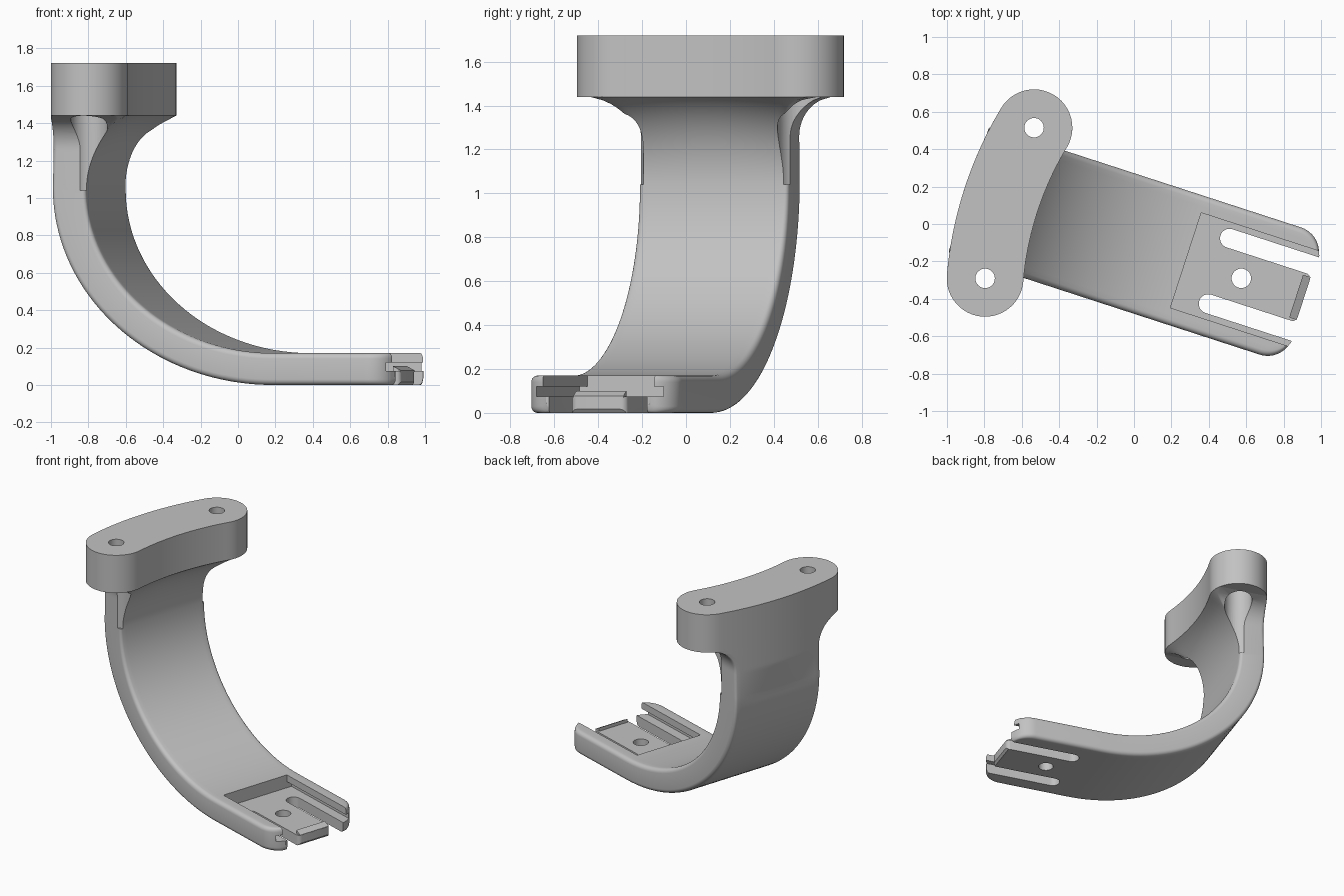
import bpy, bmesh, math
from mathutils import Matrix

cube = bpy.data.objects.get("Cube")
if cube:
    bpy.data.objects.remove(cube, do_unlink=True)

# The part is modelled straight along x, then turned and shifted into place
PLACE = Matrix.Translation((-0.031, -0.094, 0)) @ Matrix.Rotation(math.radians(-18), 4, "Z")

grey = bpy.data.materials.new("plain_grey")
grey.use_nodes = True
grey.diffuse_color = (0.54, 0.54, 0.54, 1)
grey.node_tree.nodes["Principled BSDF"].inputs["Base Color"].default_value = (0.54, 0.54, 0.54, 1)


def finish(name, bm):
    bmesh.ops.recalc_face_normals(bm, faces=bm.faces)
    mesh = bpy.data.meshes.new(name)
    bm.to_mesh(mesh)
    bm.free()
    mesh.materials.append(grey)
    ob = bpy.data.objects.new(name, mesh)
    bpy.context.collection.objects.link(ob)
    ob.matrix_world = PLACE
    return ob


def loft(name, rings):
    """Skin closed rings of equal length and cap both ends."""
    bm = bmesh.new()
    loops = [[bm.verts.new(p) for p in ring] for ring in rings]
    n = len(loops[0])
    for a, b in zip(loops, loops[1:]):
        for i in range(n):
            j = (i + 1) % n
            bm.faces.new((a[i], a[j], b[j], b[i]))
    bm.faces.new(loops[0])
    bm.faces.new(loops[-1][::-1])
    return finish(name, bm)


def prism(name, outline, lo, hi, axis="z"):
    """Extrude a flat outline along one axis."""
    put = {"x": lambda p, h: (h, p[0], p[1]),
           "y": lambda p, h: (p[0], h, p[1]),
           "z": lambda p, h: (p[0], p[1], h)}[axis]
    return loft(name, [[put(p, h) for p in outline] for h in (lo, hi)])


def arc(cx, cy, r, a0, a1, n):
    angles = [math.radians(a0 + (a1 - a0) * i / n) for i in range(n + 1)]
    return [(cx + r * math.cos(a), cy + r * math.sin(a)) for a in angles]


def drill(name, x, y, r, lo, hi):
    return prism(name, arc(x, y, r, 0, 360, 40)[:-1], lo, hi)


def select(ob):
    bpy.ops.object.select_all(action="DESELECT")
    ob.select_set(True)
    bpy.context.view_layer.objects.active = ob


def cut(ob, cutter):
    cutter.hide_render = True
    mod = ob.modifiers.new("cut", "BOOLEAN")
    mod.operation, mod.solver, mod.object = "DIFFERENCE", "EXACT", cutter
    select(ob)
    bpy.ops.object.modifier_apply(modifier=mod.name)
    bpy.data.objects.remove(cutter, do_unlink=True)


# Mounting pad outline: a curved bar with round ends
HOLE_X, HOLE_Y, CAP = -0.667, 0.4235, 0.205
PAD_R = 1.88
HALF = math.asin(HOLE_Y / PAD_R)
PAD_CX = HOLE_X + PAD_R * math.cos(HALF)
PAD_Z, TOP_Z = 1.44, 1.72


def pad_edge(y, side):
    """x of the pad's outer (side=1) or inner (side=-1) edge at y."""
    r = PAD_R + side * CAP
    if abs(y) <= r * math.sin(HALF):
        return PAD_CX - math.sqrt(r * r - y * y)
    return HOLE_X - side * math.sqrt(max(0, CAP ** 2 - (abs(y) - HOLE_Y) ** 2))


deg = math.degrees(HALF)
outline = arc(PAD_CX, 0, PAD_R + CAP, 180 - deg, 180 + deg, 24)
outline += arc(HOLE_X, -HOLE_Y, CAP, 180 + deg, 360 + deg, 24)[1:]
outline += arc(PAD_CX, 0, PAD_R - CAP, 180 + deg, 180 - deg, 24)[1:]
outline += arc(HOLE_X, HOLE_Y, CAP, -deg, 180 - deg, 24)[1:-1]
pad = prism("mounting_pad", outline, PAD_Z, TOP_Z)

# Curved arm: rounded cross-sections swept from the flat tip up to the pad
THICK, WIDTH, TIP, EDGE = 0.17, 0.3575, 0.995, 0.03
BEND_X, BEND_Z = 0.335, 1.05
OUT_A, IN_A = 1.232, 1.045


def section(outer, inner, width, r):
    """Rounded rectangle between the outer and inner surface functions."""
    flat = width - r
    k = r / THICK
    side = [(k * (1 - math.cos(a)), flat + r * math.sin(a))
            for a in [math.radians(18 * i) for i in range(6)]]
    span = [flat * (i / 12 - 1) for i in range(1, 24)]
    half = [(0, y) for y in span] + side
    half += [(1 - f, y) for f, y in reversed(side)]
    half += [(1, -y) for y in span]
    half += [(1 - f, -y) for f, y in side] + [(f, -y) for f, y in reversed(side)]
    ring = []
    for f, y in half:
        (x0, z0), (x1, z1) = outer(y), inner(y)
        ring.append((x0 + (x1 - x0) * f, y, z0 + (z1 - z0) * f))
    return ring


def tuck(x, r):
    """Inset that rounds the tip with radius r."""
    d = max(0, x - (TIP - r))
    return r - math.sqrt(max(0, r * r - d * d))


rings = []
for i in range(13):
    x = TIP - 0.14 + 0.14 * math.sin(math.radians(90 - 7.5 * i))
    e = tuck(x, 0.025)
    rings.append(section(lambda y: (x, e), lambda y: (x, THICK - e),
                         WIDTH - min(0.11, tuck(x, 0.14)), EDGE))
for i in range(41):
    a = math.radians(90 * i / 40)

    def on_bend(rx, rz):
        p = (BEND_X - rx * math.sin(a), BEND_Z - rz * math.cos(a))
        return lambda y: p
    rings.append(section(on_bend(OUT_A, BEND_Z), on_bend(IN_A, BEND_Z - THICK), WIDTH,
                         EDGE * (1 - 0.4 * (i / 40) ** 3)))

# Upright neck, flaring out to meet the pad
STEPS = 24
for i in range(1, STEPS + 1):
    t = i / STEPS
    z = BEND_Z + (PAD_Z - BEND_Z) * t
    blend = min(1, (z - BEND_Z) / 0.2)
    flare = (1 - math.sqrt(1 - (0.9 * t) ** 2)) / (1 - math.sqrt(1 - 0.9 ** 2))
    d = max(0, z - 1.26)
    spread = min(0.165, 0.18 - math.sqrt(max(0, 0.18 ** 2 - d * d)))
    x_out, x_in = BEND_X - OUT_A, BEND_X - IN_A
    rings.append(section(
        lambda y: (x_out + (pad_edge(y, 1) - x_out) * blend, z),
        lambda y: (x_in + (pad_edge(y, -1) - x_in) * flare, z),
        WIDTH + spread, EDGE * (0.6 - 0.4 * flare)))
arm = loft("curved_arm", rings)

# Sliding pocket with undercut side grooves
FLOOR, LIP = 0.075, 0.12
half = [(0.305, FLOOR), (0.305, LIP), (0.267, LIP), (0.267, 0.3)]
cut(arm, prism("pocket_cutter", half + [(-y, z) for y, z in reversed(half)], 0.324, 1.2, "x"))

# Slots that free the spring tongue
for s in (1, -1):
    slot = arc(0.51, s * 0.184, 0.051, 90, 270, 16)
    slot += [(1.2, s * 0.184 - 0.051), (1.2, s * 0.184 + 0.051)]
    cut(arm, prism("slot_cutter", slot, -0.1, 0.3))
    # Screw clearance beside the neck, sunk into the pad around its screw hole
    for body in (arm, pad):
        cut(body, drill("clearance_cutter", HOLE_X, s * HOLE_Y, 0.098, 1.04, 1.56))
    cut(pad, drill("hole_cutter", HOLE_X, s * HOLE_Y, 0.052, 1.3, 1.9))

# Tongue: rounded tip with a slight lower chamfer, centre hole and low catch
tip = arc(0.957, 0.104, 0.03, 90, 0, 6) + arc(0.957, -0.104, 0.03, 0, -90, 6)
cut(arm, prism("tip_cutter", tip + [(1.2, -0.134), (1.2, 0.134)], -0.1, 0.3))
chamfer = [(0.965, -0.01), (1.2, -0.01), (1.2, 0.018), (0.988, 0.018)]
cut(arm, prism("chamfer_cutter", chamfer, -0.14, 0.14, "y"))
cut(arm, drill("tongue_hole_cutter", 0.636, 0, 0.052, -0.1, 0.3))
catch = [(0.944, 0.07), (0.986, 0.07), (0.986, 0.078), (0.944, 0.1)]
tongue_catch = prism("tongue_catch", catch, -0.12, 0.12, "y")

for ob in (pad, arm, tongue_catch):
    select(ob)
    bpy.ops.object.shade_smooth_by_angle(angle=math.radians(30))
